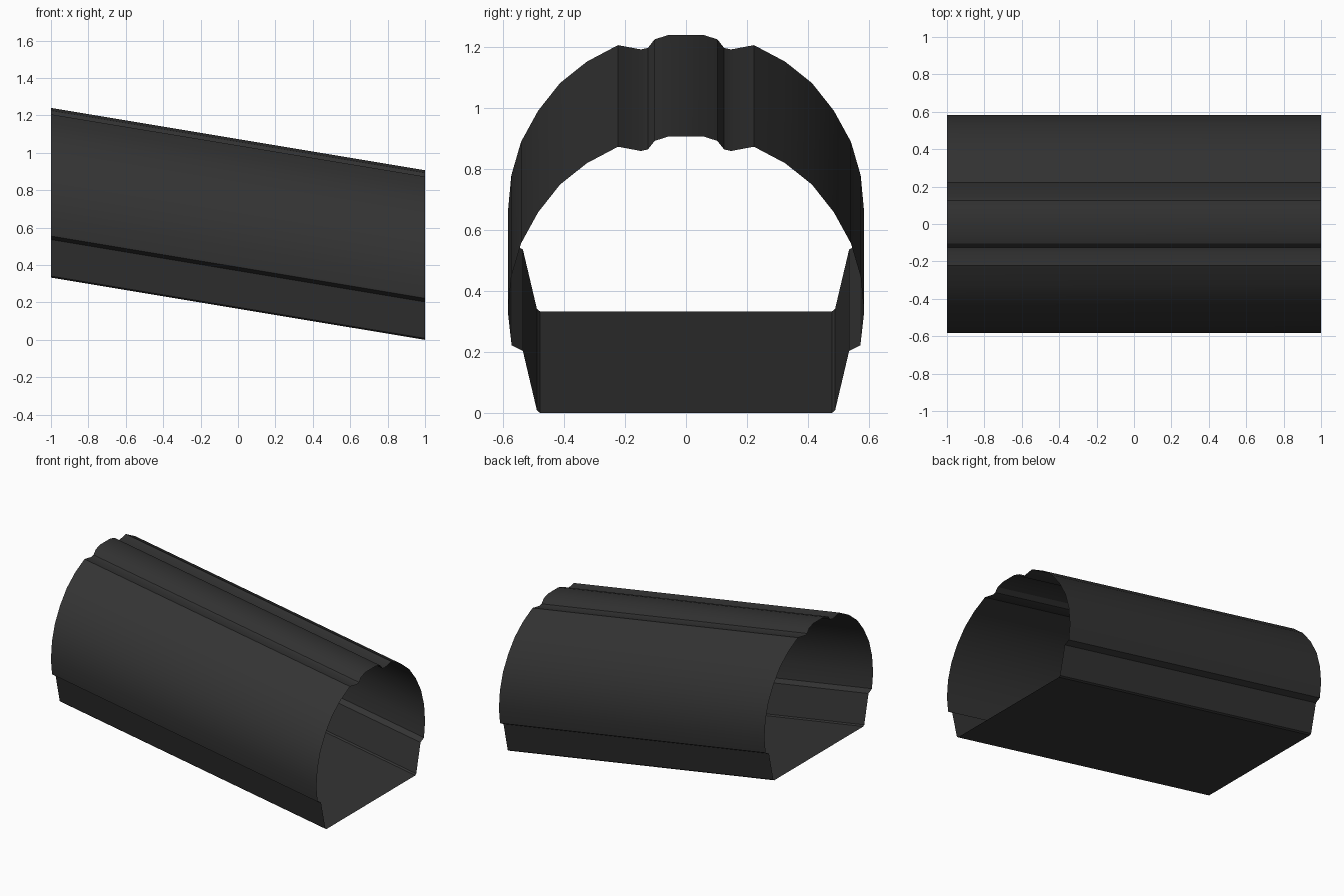
import bpy, bmesh, math

if "Cube" in bpy.data.objects:
    bpy.data.objects.remove(bpy.data.objects["Cube"])

# Half cross-section (y, z) at the low end, from the crown down to the floor
half = [(0.056, 0.907), (0.103, 0.892), (0.125, 0.864), (0.148, 0.859),
        (0.223, 0.873), (0.325, 0.819), (0.413, 0.749), (0.485, 0.658),
        (0.541, 0.556), (0.573, 0.446), (0.584, 0.328), (0.572, 0.222),
        (0.535, 0.203), (0.489, 0.008), (0.479, 0.0)]
RISE = 0.333  # the high end sits this much above the low end

# Mirror into a closed loop
profile = half + [(-y, z) for y, z in reversed(half)]

# Sloping open-ended tunnel shell
bm = bmesh.new()
low = [bm.verts.new((1, y, z)) for y, z in profile]
high = [bm.verts.new((-1, y, z + RISE)) for y, z in profile]
n = len(profile)
for i in range(n):
    j = (i + 1) % n
    bm.faces.new((low[i], high[i], high[j], low[j]))
bm.normal_update()
# Make the normals point outward (crown faces up)
crown = max(bm.faces, key=lambda f: f.calc_center_median().z)
if crown.normal.z < 0:
    bmesh.ops.reverse_faces(bm, faces=bm.faces[:])

mesh = bpy.data.meshes.new("tunnel_shell")
bm.to_mesh(mesh)
bm.free()
shell = bpy.data.objects.new("tunnel_shell", mesh)
bpy.context.collection.objects.link(shell)

# Single dark colour
mat = bpy.data.materials.new("charcoal")
mat.diffuse_color = (0.033, 0.033, 0.033, 1)
mat.use_nodes = True
mat.node_tree.nodes["Principled BSDF"].inputs["Base Color"].default_value = mat.diffuse_color
mesh.materials.append(mat)

# Smooth curved sides, crisp ridges
bpy.context.view_layer.objects.active = shell
shell.select_set(True)
bpy.ops.object.shade_smooth_by_angle(angle=math.radians(30))
